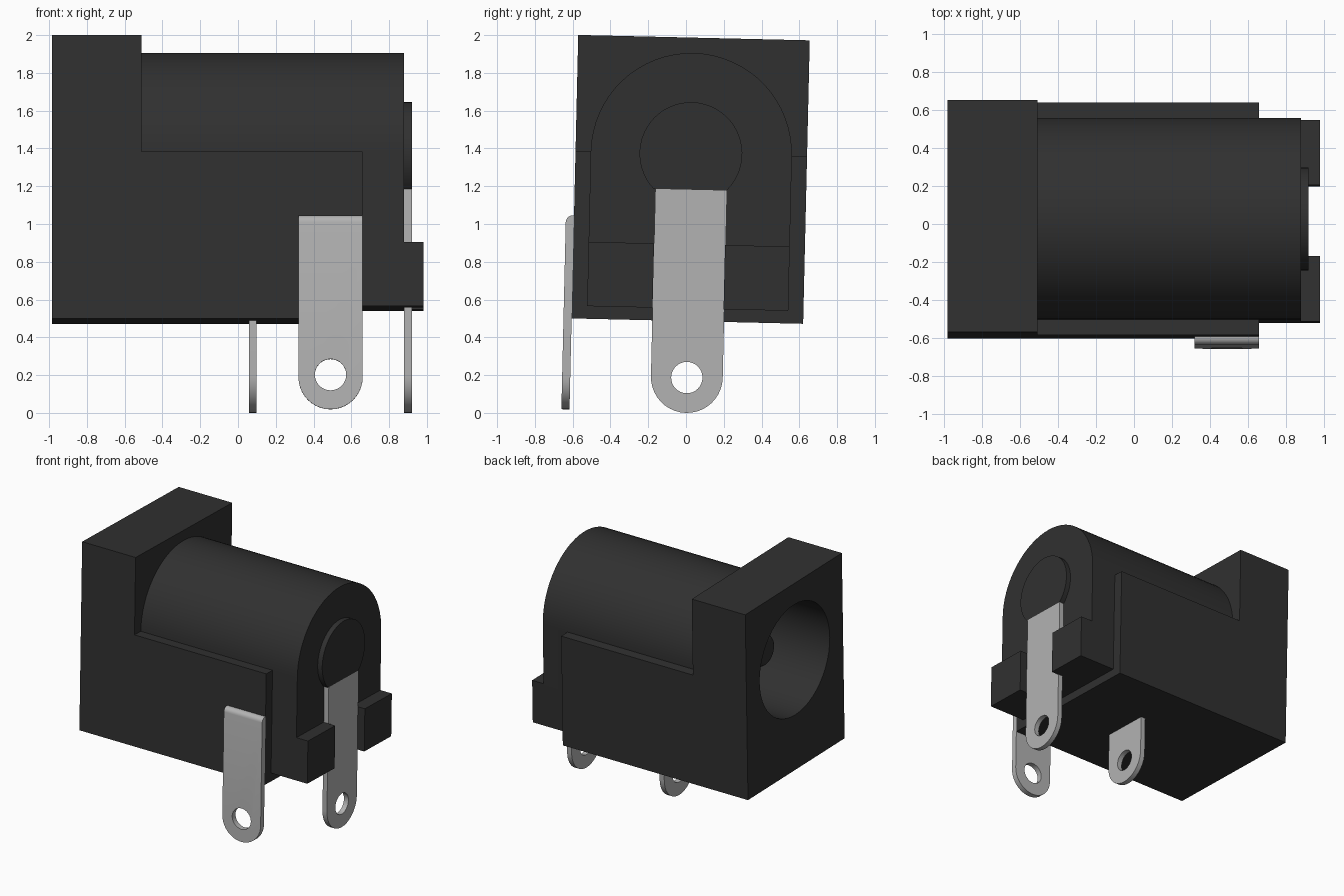
import bpy, bmesh
from math import pi, sin, cos
from mathutils import Vector

if "Cube" in bpy.data.objects:
    bpy.data.objects.remove(bpy.data.objects["Cube"])

TILT = -0.0233          # the whole model leans slightly about x
AXIS_Y, AXIS_Z = -0.004, 1.373
parts = []


def material(name, v):
    m = bpy.data.materials.new(name)
    m.diffuse_color = (v, v, v, 1)
    m.use_nodes = True
    m.node_tree.nodes["Principled BSDF"].inputs["Base Color"].default_value = m.diffuse_color
    return m


plastic = material("black_plastic", 0.03)
metal = material("metal", 0.45)


def arc(cu, cv, r, a0, a1, n):
    return [(cu + r * cos(a0 + (a1 - a0) * i / n), cv + r * sin(a0 + (a1 - a0) * i / n))
            for i in range(n + 1)]


def prism(name, profile, axis, a, b, mat=plastic):
    """Extrude a (y,z) profile along x or an (x,z) profile along y."""
    put = (lambda u, v, w: (w, u, v)) if axis == "x" else (lambda u, v, w: (u, w, v))
    bm = bmesh.new()
    face = bm.faces.new([bm.verts.new(put(u, v, a)) for u, v in profile])
    ext = bmesh.ops.extrude_face_region(bm, geom=[face])
    verts = [g for g in ext["geom"] if isinstance(g, bmesh.types.BMVert)]
    bmesh.ops.translate(bm, verts=verts, vec=Vector(put(0, 0, b - a)))
    bmesh.ops.recalc_face_normals(bm, faces=bm.faces)
    me = bpy.data.meshes.new(name)
    bm.to_mesh(me)
    bm.free()
    me.materials.append(mat)
    ob = bpy.data.objects.new(name, me)
    bpy.context.collection.objects.link(ob)
    parts.append(ob)
    return ob


def boolean(ob, other, op):
    mod = ob.modifiers.new(op, "BOOLEAN")
    mod.object, mod.operation, mod.solver = other, op, "EXACT"
    bpy.context.view_layer.objects.active = ob
    bpy.ops.object.modifier_apply(modifier=mod.name)
    parts.remove(other)
    bpy.data.objects.remove(other)


def bevel(ob, test, offset, segments):
    bm = bmesh.new()
    bm.from_mesh(ob.data)
    edges = [e for e in bm.edges if all(test(v.co) for v in e.verts)]
    bmesh.ops.bevel(bm, geom=edges, offset=offset, segments=segments, profile=0.5,
                    affect="EDGES")
    bm.to_mesh(ob.data)
    bm.free()


def rect(u0, v0, u1, v1):
    return [(u0, v0), (u1, v0), (u1, v1), (u0, v1)]


def circle(cu, cv, r, n):
    return arc(cu, cv, r, 0, 2 * pi, n)[:-1]


def terminal(name, axis, c, r, base, top, a, b):
    """Flat lug with a rounded lower end and a solder hole."""
    ob = prism(name, arc(c, base + r, r, pi, 2 * pi, 20) + [(c + r, top), (c - r, top)],
               axis, a, b, metal)
    boolean(ob, prism("hole", circle(c, 0.187, 0.083, 32), axis, a - 0.1, b + 0.1, metal),
            "DIFFERENCE")
    return ob


# Housing: L-shaped block, arched barrel and the socket bore
housing = prism("housing", [(-0.985, 0.486), (0.66, 0.486), (0.66, 1.371), (-0.51, 1.371),
                            (-0.51, 1.987), (-0.985, 1.987)], "y", -0.617, 0.609)
R = 0.5325
barrel = prism("barrel", [(AXIS_Y - R, 0.553), (AXIS_Y + R, 0.553)]
               + arc(AXIS_Y, AXIS_Z, R, 0, pi, 32), "x", -0.75, 0.88)
boolean(housing, barrel, "UNION")
boolean(housing, prism("bore", circle(AXIS_Y, AXIS_Z, 0.445, 48), "x", -1.2, 0.8),
        "DIFFERENCE")

# Centre contact inside the bore
contact = prism("centre_contact", circle(AXIS_Y, AXIS_Z, 0.13, 32), "x", -0.74, 0.8)
bevel(contact, lambda c: c.x < -0.7, 0.06, 4)

# Rear feet either side of the rear terminal
prism("rear_foot_front", rect(AXIS_Y - R, 0.553, -0.19, 0.893), "x", 0.88, 0.982)
prism("rear_foot_back", rect(0.186, 0.553, AXIS_Y + R, 0.893), "x", 0.88, 0.982)

# Round rear boss, cut flat where the terminal meets it
prism("rear_boss", arc(-0.006, AXIS_Z, 0.272, -0.78, pi + 0.78, 40), "x", 0.88, 0.92)

# Three metal terminals
terminal("rear_terminal", "x", 0, 0.19, 0, 1.182, 0.88, 0.92)
terminal("middle_terminal", "x", 0, 0.19, 0, 0.5, 0.057, 0.098)
side = terminal("side_terminal", "y", 0.49, 0.17, 0.004, 1.031, -0.66, -0.617)
bevel(side, lambda c: c.z > 1.03 and c.y < -0.65, 0.036, 5)

# Smooth curved walls, keep hard edges, apply the lean
for ob in parts:
    bpy.ops.object.select_all(action="DESELECT")
    ob.select_set(True)
    bpy.context.view_layer.objects.active = ob
    bpy.ops.object.shade_smooth_by_angle(angle=0.5)
    ob.rotation_euler.x = TILT
